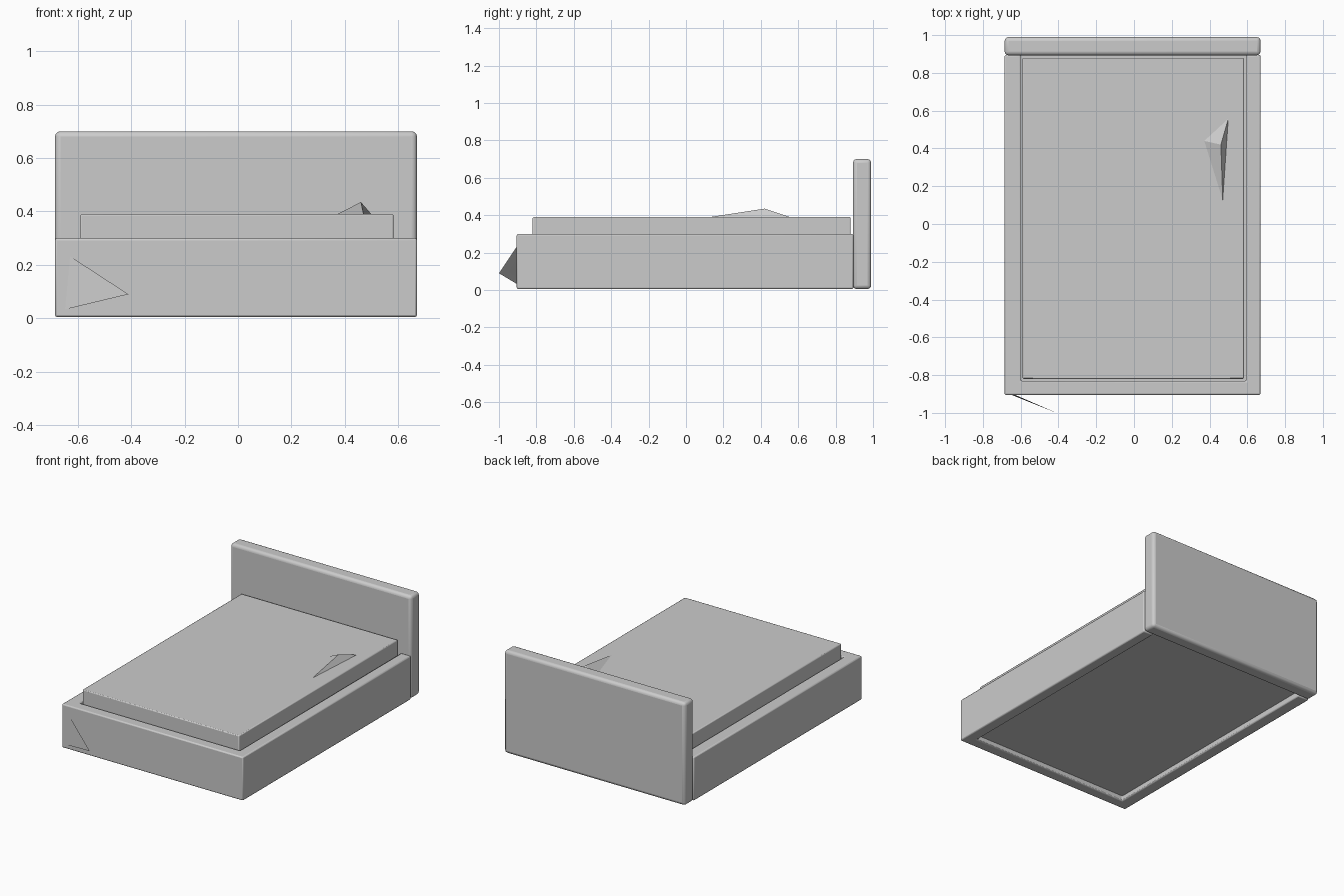
import bpy, bmesh

if "Cube" in bpy.data.objects:
    bpy.data.objects.remove(bpy.data.objects["Cube"])


def add_object(name, bm, bevel=0.0, segments=2):
    bmesh.ops.recalc_face_normals(bm, faces=bm.faces)
    me = bpy.data.meshes.new(name)
    bm.to_mesh(me)
    bm.free()
    ob = bpy.data.objects.new(name, me)
    bpy.context.collection.objects.link(ob)
    if bevel:
        mod = ob.modifiers.new("soft_edges", 'BEVEL')
        mod.width = bevel
        mod.segments = segments
    bpy.ops.object.select_all(action='DESELECT')
    ob.select_set(True)
    bpy.context.view_layer.objects.active = ob
    bpy.ops.object.shade_smooth_by_angle()
    return ob


def prism(name, outline, z0, z1, bevel, segments=2):
    """Extrude an xy outline from z0 to z1."""
    bm = bmesh.new()
    face = bm.faces.new([bm.verts.new((x, y, z0)) for x, y in outline])
    ext = bmesh.ops.extrude_face_region(bm, geom=[face])
    top = [v for v in ext['geom'] if isinstance(v, bmesh.types.BMVert)]
    bmesh.ops.translate(bm, verts=top, vec=(0, 0, z1 - z0))
    return add_object(name, bm, bevel, segments)


def spike(name, base, tip):
    """Closed pyramid from a triangle base to a tip."""
    bm = bmesh.new()
    root = [bm.verts.new(p) for p in base]
    end = bm.verts.new(tip)
    bm.faces.new(root)
    for i in range(3):
        bm.faces.new((root[i], root[(i + 1) % 3], end))
    return add_object(name, bm)


def rect(x0, x1, y0, y1):
    return [(x0, y0), (x1, y0), (x1, y1), (x0, y1)]


# U-shaped frame: two side rails joined by the foot rail
prism("bed_frame",
      [(-0.685, 0.895), (-0.685, -0.905), (0.67, -0.905), (0.67, 0.895),
       (0.595, 0.895), (0.595, -0.83), (-0.60, -0.83), (-0.60, 0.895)],
      0.005, 0.30, 0.008)

# Upright headboard slab with rounded edges
prism("headboard", rect(-0.685, 0.67, 0.893, 0.99), 0.005, 0.70, 0.02, 3)

# Recessed bottom panel carries the mattress and closes the gap
prism("base_panel", rect(-0.60, 0.595, -0.83, 0.893), 0.04, 0.06, 0.0)

# Mattress sits inside the frame with a narrow gap
prism("mattress", rect(-0.59, 0.582, -0.82, 0.88), 0.06, 0.39, 0.006)

# Raised fold in the mattress top near the right side
spike("mattress_fold",
      ((0.37, 0.44, 0.389), (0.47, 0.12, 0.389), (0.50, 0.56, 0.389)),
      (0.46, 0.42, 0.435))

# Loose pointed flap sticking out of the front left corner
spike("corner_flap",
      ((-0.64, -0.90, 0.24), (-0.66, -0.90, 0.03), (-0.645, -0.90, 0.10)),
      (-0.41, -1.0, 0.09))
